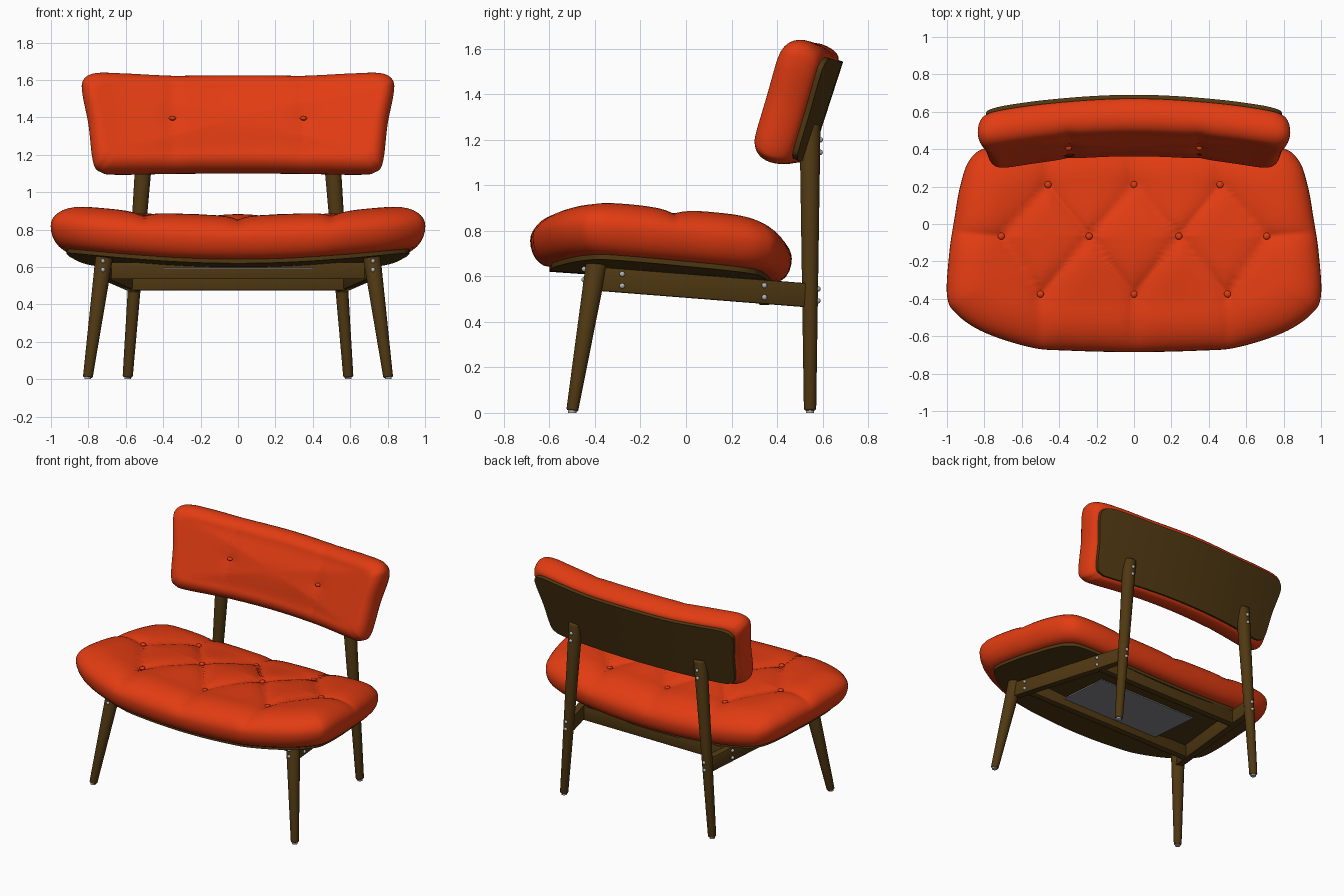
import bpy, bmesh, math
from mathutils import Vector, Matrix
from mathutils.bvhtree import BVHTree

if "Cube" in bpy.data.objects:
    bpy.data.objects.remove(bpy.data.objects["Cube"])


def material(name, rgb):
    m = bpy.data.materials.new(name)
    m.diffuse_color = (*rgb, 1)
    m.use_nodes = True
    m.node_tree.nodes["Principled BSDF"].inputs["Base Color"].default_value = m.diffuse_color
    return m


ORANGE = material("orange fabric", (0.76, 0.045, 0.006))
BROWN = material("brown wood", (0.08, 0.04, 0.006))
GREY = material("grey webbing", (0.26, 0.26, 0.28))
STEEL = material("bolt steel", (0.45, 0.45, 0.47))


def finish(bm, name, mat, angle=40):
    bmesh.ops.recalc_face_normals(bm, faces=bm.faces)
    me = bpy.data.meshes.new(name)
    bm.to_mesh(me)
    bm.free()
    me.materials.append(mat)
    ob = bpy.data.objects.new(name, me)
    bpy.context.collection.objects.link(ob)
    bpy.ops.object.select_all(action='DESELECT')
    ob.select_set(True)
    bpy.context.view_layer.objects.active = ob
    bpy.ops.object.shade_smooth_by_angle(angle=math.radians(angle))
    return ob


def outline(half, n=10):
    """Smooth closed outline through mirrored half points."""
    pts = [Vector(p) for p in half]
    pts += [Vector((-p.x, p.y)) for p in reversed(pts[1:-1])]
    out, k = [], len(pts)
    for i in range(k):
        a, b, c, d = (pts[(i + j) % k] for j in (-1, 0, 1, 2))
        for s in range(n):
            t = s / n
            out.append(0.5 * (2 * b + (c - a) * t + (2 * a - 5 * b + 4 * c - d) * t * t
                              + (3 * b - a - 3 * c + d) * t ** 3))
    return out


def loft(loop, rings, place, dent=lambda p, q: 0):
    """Rings are (x scale, y scale, height, dent weight); both ends close at the centre."""
    bm = bmesh.new()
    rows = []
    for sx, sy, h, w in rings:
        rows.append([bm.verts.new(place(v.x * sx, v.y * sy, h - w * dent(v.x * sx, v.y * sy)))
                     for v in loop])
    n = len(loop)
    for r0, r1 in zip(rows, rows[1:]):
        for i in range(n):
            bm.faces.new((r0[i], r0[(i + 1) % n], r1[(i + 1) % n], r1[i]))
    for row, ring in ((rows[0], rings[0]), (rows[-1], rings[-1])):
        c = bm.verts.new(place(0, 0, ring[2] - ring[3] * dent(0, 0)))
        for i in range(n):
            bm.faces.new((row[i], row[(i + 1) % n], c))
    return bm


def cushion_rings(X, Y, low, low_h, top, top_h, crown, steps=26):
    rings = []
    for t in (0.1, 0.4, 0.7):
        rings.append((t * (1 - low / X), t * (1 - low / Y), 0, 0))
    for i in range(7):
        a = math.pi / 2 * (1 - i / 6)
        o = low * (1 - math.cos(a))
        rings.append((1 - o / X, 1 - o / Y, low_h * (1 - math.sin(a)), 0))
    for i in range(1, 11):
        a = math.pi / 2 * i / 10
        o = top * (1 - math.cos(a))
        rings.append((1 - o / X, 1 - o / Y, low_h + top_h * math.sin(a), math.sin(a)))
    for i in range(1, steps):
        t = 1 - i / steps
        rings.append((t * (1 - top / X), t * (1 - top / Y),
                      low_h + top_h + crown * (1 - t * t) ** 2, 1))
    return rings


def plate_rings(X, Y, inset, thick):
    e = [(1 - inset / X, 1 - inset / Y, h, 0) for h in (0.004, -thick)]
    ts = [i / 10 for i in range(1, 10)]
    return ([(t * e[0][0], t * e[0][1], 0.004, 0) for t in ts] + e
            + [(t * e[1][0], t * e[1][1], -thick, 0) for t in reversed(ts)])


def ball(name, at, r, mat, axis=None, flat=1.0):
    bm = bmesh.new()
    bmesh.ops.create_uvsphere(bm, u_segments=12, v_segments=8, radius=r)
    rot = Vector(axis or (0, 0, 1)).to_track_quat('Z', 'Y').to_matrix().to_4x4()
    bm.transform(Matrix.Translation(at) @ rot @ Matrix.Diagonal((1, 1, flat, 1)))
    finish(bm, name, mat)


def post(name, p0, p1, r0, r1, mat, bevel=0.0):
    p0, p1 = Vector(p0), Vector(p1)
    bm = bmesh.new()
    bmesh.ops.create_cone(bm, cap_ends=True, segments=28, radius1=r0, radius2=r1,
                          depth=(p1 - p0).length)
    if bevel:
        rim = [e for e in bm.edges if abs(e.verts[0].co.z - e.verts[1].co.z) < 1e-5]
        bmesh.ops.bevel(bm, geom=rim, offset=bevel, segments=3, affect='EDGES', profile=0.5)
    rot = (p1 - p0).to_track_quat('Z', 'Y').to_matrix().to_4x4()
    bm.transform(Matrix.Translation((p0 + p1) / 2) @ rot)
    finish(bm, name, mat)


def beam(name, p0, p1, w, h, mat, bevel=0.006):
    p0, p1 = Vector(p0), Vector(p1)
    d = (p1 - p0).normalized()
    side = Vector((0, 0, 1)).cross(d).normalized()
    up = d.cross(side)
    bm = bmesh.new()
    bmesh.ops.create_cube(bm, size=1)
    bmesh.ops.scale(bm, vec=((p1 - p0).length, w, h), verts=bm.verts)
    if bevel:
        bmesh.ops.bevel(bm, geom=bm.edges[:], offset=bevel, segments=2, affect='EDGES', profile=0.5)
    bm.transform(Matrix.Translation((p0 + p1) / 2) @ Matrix((d, side, up)).transposed().to_4x4())
    finish(bm, name, mat)


# Seat: bowed up at the sides, sloping to the back, diamond tufted
SEAT_Y = -0.11


def seat_place(p, q, h):
    y = q + SEAT_Y
    return Vector((p, y, 0.635 - 0.07 * (y + 0.5) + 0.085 * p * p + h))


back_row = [Vector((x, 0.21)) for x in (-0.46, 0, 0.46)]
mid_row = [Vector((x, -0.065)) for x in (-0.71, -0.24, 0.24, 0.71)]
front_row = [Vector((x, -0.375)) for x in (-0.5, 0, 0.5)]
tufts = back_row + mid_row + front_row
creases = [(r[i], mid_row[i + j]) for r in (back_row, front_row) for i in range(3) for j in (0, 1)]
creases += [(b, Vector((b.x, 0.6))) for b in back_row] + [(f, Vector((f.x, -0.8))) for f in front_row]
creases += [(mid_row[0], Vector((-1.1, -0.03))), (mid_row[3], Vector((1.1, -0.03)))]


def seat_dent(p, q):
    v = Vector((p, q + SEAT_Y))
    best = 9
    for a, b in creases:
        t = max(0, min(1, (v - a).dot(b - a) / (b - a).length_squared))
        best = min(best, (v - a - (b - a) * t).length)
    knob = min((v - c).length for c in tufts)
    return 0.026 * math.exp(-best / 0.05) + 0.016 * math.exp(-knob / 0.04)


seat_half = [(0, -.685), (.35, -.677), (.55, -.66), (.8, -.58), (.95, -.48), (1, -.38), (.987, -.15),
             (.96, .03), (.93, .2), (.88, .34), (.78, .41), (.5, .45), (0, .465)]
seat_loop = outline([(x, y - SEAT_Y) for x, y in seat_half])
bm = loft(seat_loop, cushion_rings(1, .575, .08, .11, .22, .135, .03), seat_place, seat_dent)
tree = BVHTree.FromBMesh(bm)
for c in tufts:
    hit, normal, _, _ = tree.ray_cast(Vector((c.x, c.y, 2)), Vector((0, 0, -1)))
    ball("seat_button", hit + Vector((0, 0, 0.004)), 0.019, ORANGE, normal, 0.6)
finish(bm, "seat_cushion", ORANGE, 60)
finish(loft(seat_loop, plate_rings(1, .575, .085, .022), seat_place), "seat_base", BROWN)
beam("webbing_panel", (-0.4, -0.09, 0.578), (0.4, -0.09, 0.578), 0.46, 0.008, GREY, 0)
bpy.context.object.data.transform(Matrix.Translation((0, -0.09, 0.578))
                                  @ Matrix.Rotation(-0.07, 4, 'X')
                                  @ Matrix.Translation((0, 0.09, -0.578)))

# Backrest: tilted back, wings curving forward
TILT = math.radians(18)


def rest_place(p, q, h):
    s, c = math.sin(TILT), math.cos(TILT)
    return Vector((p, 0.60 + q * s - h * c - 0.13 * p * p, 1.335 + q * c + h * s))


def rest_dent(p, q):
    d = abs(abs(p) - 0.35)
    return 0.010 * math.exp(-d / 0.04) + 0.014 * math.exp(-math.hypot(d, q - 0.0) / 0.04)


rest_half = [(0, -.268), (.35, -.27), (.65, -.275), (.735, -.262), (.775, -.21), (.80, 0), (.833, .18),
             (.825, .25), (.76, .283), (.6, .28), (.35, .268), (0, .27)]
rest_loop = outline(rest_half)
bm = loft(rest_loop, cushion_rings(.83, .28, .045, .09, .08, .095, .025), rest_place, rest_dent)
tree = BVHTree.FromBMesh(bm)
for x in (-0.35, 0.35):
    hit, normal, _, _ = tree.ray_cast(Vector((x, -1, 1.395)), Vector((0, 1, 0)))
    ball("backrest_button", hit, 0.019, ORANGE, normal, 0.6)
finish(bm, "backrest_cushion", ORANGE, 60)
finish(loft(rest_loop, plate_rings(.83, .28, .045, .022), rest_place), "backrest_panel", BROWN)

# Legs, side rails, glides and bolts on both sides
for s in (-1, 1):
    post("front_leg", (s * .803, -.5, .01), (s * .715, -.393, .655), .026, .047, BROWN, .006)
    post("back_leg", (s * .59, .545, .01), (s * .497, .545, 1.265), .027, .046, BROWN, .01)
    post("front_glide", (s * .803, -.5, 0), (s * .803, -.5, .014), .018, .018, STEEL)
    post("back_glide", (s * .59, .545, 0), (s * .59, .545, .014), .018, .018, STEEL)
    beam("side_rail", (s * .72, -.4, .59), (s * .552, .53, .517), .05, .105, BROWN)
    for z in (.585, .632):
        ball("front_leg_bolt", (s * .722, -.447, z), .012, STEEL)
    for z in (.492, .545, 1.145, 1.2):
        ball("back_leg_bolt", (s * (.59 - .074 * z), .545 + .027 + .015 * z, z), .012, STEEL)
    for y, z in ((-.28, .558), (-.28, .61), (.345, .508), (.345, .56)):
        ball("rail_bolt", (s * (.72 - .18 * (y + .4) + .027), y, z), .012, STEEL)

# Cross rails
beam("front_rail", (-.69, -.28, .58), (.69, -.28, .58), .05, .09, BROWN)
beam("back_rail", (-.58, .345, .525), (.58, .345, .525), .05, .1, BROWN)
